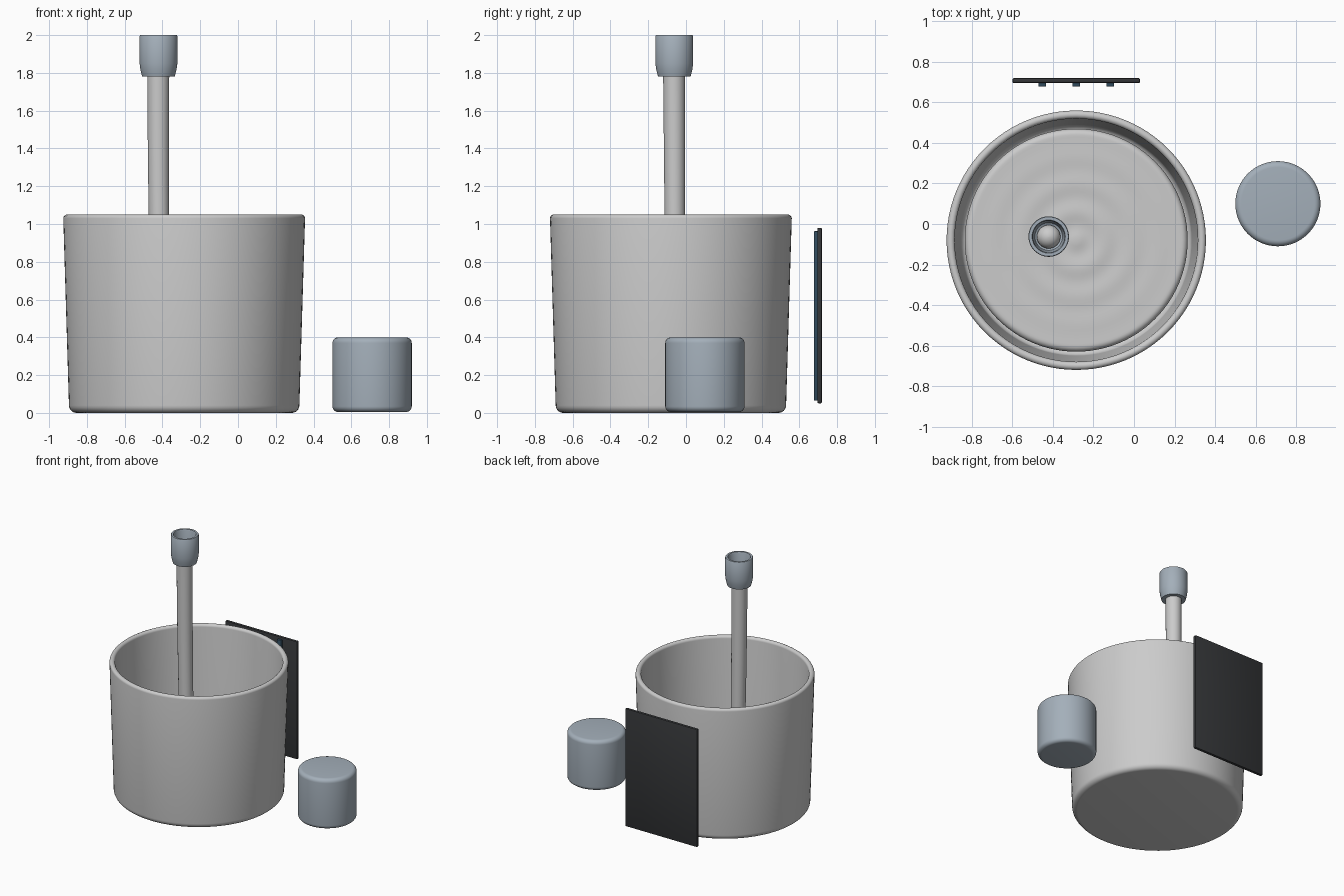
import bpy, bmesh, math

if "Cube" in bpy.data.objects:
    bpy.data.objects.remove(bpy.data.objects["Cube"])


def material(name, rgb):
    m = bpy.data.materials.new(name)
    m.diffuse_color = (*rgb, 1)
    m.use_nodes = True
    m.node_tree.nodes["Principled BSDF"].inputs["Base Color"].default_value = m.diffuse_color
    return m


STEEL = material("blue_grey", (0.37, 0.43, 0.49))
DARK = material("charcoal", (0.035, 0.037, 0.04))
BLUE = material("dark_blue", (0.03, 0.07, 0.11))


def finish(name, bm, mat=None):
    bmesh.ops.recalc_face_normals(bm, faces=bm.faces)
    me = bpy.data.meshes.new(name)
    bm.to_mesh(me)
    bm.free()
    ob = bpy.data.objects.new(name, me)
    bpy.context.collection.objects.link(ob)
    if mat:
        me.materials.append(mat)
    bpy.ops.object.select_all(action='DESELECT')
    ob.select_set(True)
    bpy.context.view_layer.objects.active = ob
    bpy.ops.object.shade_smooth_by_angle(angle=math.radians(40))
    return ob


def skin(name, rings, mat=None, n=96):
    """Join circles given as (x, y, z, radius) and cap both ends."""
    bm = bmesh.new()
    loops = []
    for x, y, z, r in rings:
        loops.append([bm.verts.new((x + r * math.cos(2 * math.pi * i / n),
                                    y + r * math.sin(2 * math.pi * i / n), z))
                      for i in range(n)])
    for a, b in zip(loops, loops[1:]):
        for i in range(n):
            j = (i + 1) % n
            bm.faces.new((a[i], a[j], b[j], b[i]))
    bm.faces.new(loops[0])
    bm.faces.new(loops[-1])
    return finish(name, bm, mat)


def lathe(name, centre, profile, mat=None, n=96):
    return skin(name, [(*centre, z, r) for r, z in profile], mat, n)


def slab(name, lo, hi, bevel, mat):
    bm = bmesh.new()
    bmesh.ops.create_cube(bm, size=1)
    for v in bm.verts:
        v.co = [(a + b) / 2 + c * (b - a) for a, b, c in zip(lo, hi, v.co)]
    bmesh.ops.bevel(bm, geom=bm.edges[:], offset=bevel, segments=2,
                    affect='EDGES', profile=0.5)
    return finish(name, bm, mat)


def arc(r, z, rad, a0, a1, steps=6):
    """Points of a fillet in (radius, height) form."""
    return [(r + rad * math.cos(math.radians(a0 + (a1 - a0) * i / steps)),
             z + rad * math.sin(math.radians(a0 + (a1 - a0) * i / steps)))
            for i in range(steps + 1)]


# Tapered open bucket with rounded base and rim
POT = (-0.285, -0.08)
lathe("bucket", POT,
      arc(0.57, 0.04, 0.04, -90, 0)
      + arc(0.62, 1.03, 0.02, 0, 180, 10)
      + arc(0.53, 0.085, 0.04, 0, -90))

# Contents with a softly rippled top
ripple = [(r, 0.32 + 0.004 * math.cos(r * 45) * (1 - r / 0.55))
          for r in [0.51 - 0.015 * i for i in range(34)]]
lathe("contents", POT, [(0.55, 0.05)] + arc(0.52, 0.29, 0.03, 0, 90) + ripple)

# Gently swaying upright pipe with a domed end
pipe = []
for i in range(33):
    t = i / 32
    z = 0.2 + 1.6 * t
    pipe.append((-0.405 - 0.017 * math.sin(t * math.pi / 2 * 1.1),
                 -0.055 - 0.008 * t, z, 0.05 + 0.008 * t))
pipe += [(-0.421, -0.063, z, r) for r, z in arc(0, 1.82, 0.058, 0, 88, 8)]
skin("pipe", pipe, n=32)

# Hollow cup on top of the pipe
lathe("cup", (-0.421, -0.062),
      [(0.06, 1.78), (0.086, 1.78), (0.09, 1.795), (0.096, 1.82), (0.1, 1.85),
       (0.1, 1.995), (0.097, 2.0), (0.082, 2.0), (0.078, 1.99), (0.075, 1.85),
       (0.068, 1.81), (0.05, 1.8)], STEEL, 48)

# Round canister beside the bucket
lathe("canister", (0.71, 0.1),
      arc(0.18, 0.035, 0.03, -90, 0) + arc(0.18, 0.37, 0.03, 0, 90), STEEL)

# Upright back panel with three strips on its front
slab("back_panel", (-0.6, 0.695, 0.05), (0.03, 0.72, 0.98), 0.008, DARK)
for k in (-1, 0, 1):
    x = -0.285 + 0.168 * k
    slab("panel_strip", (x - 0.019, 0.678, 0.065), (x + 0.019, 0.7, 0.962), 0.003, BLUE)
